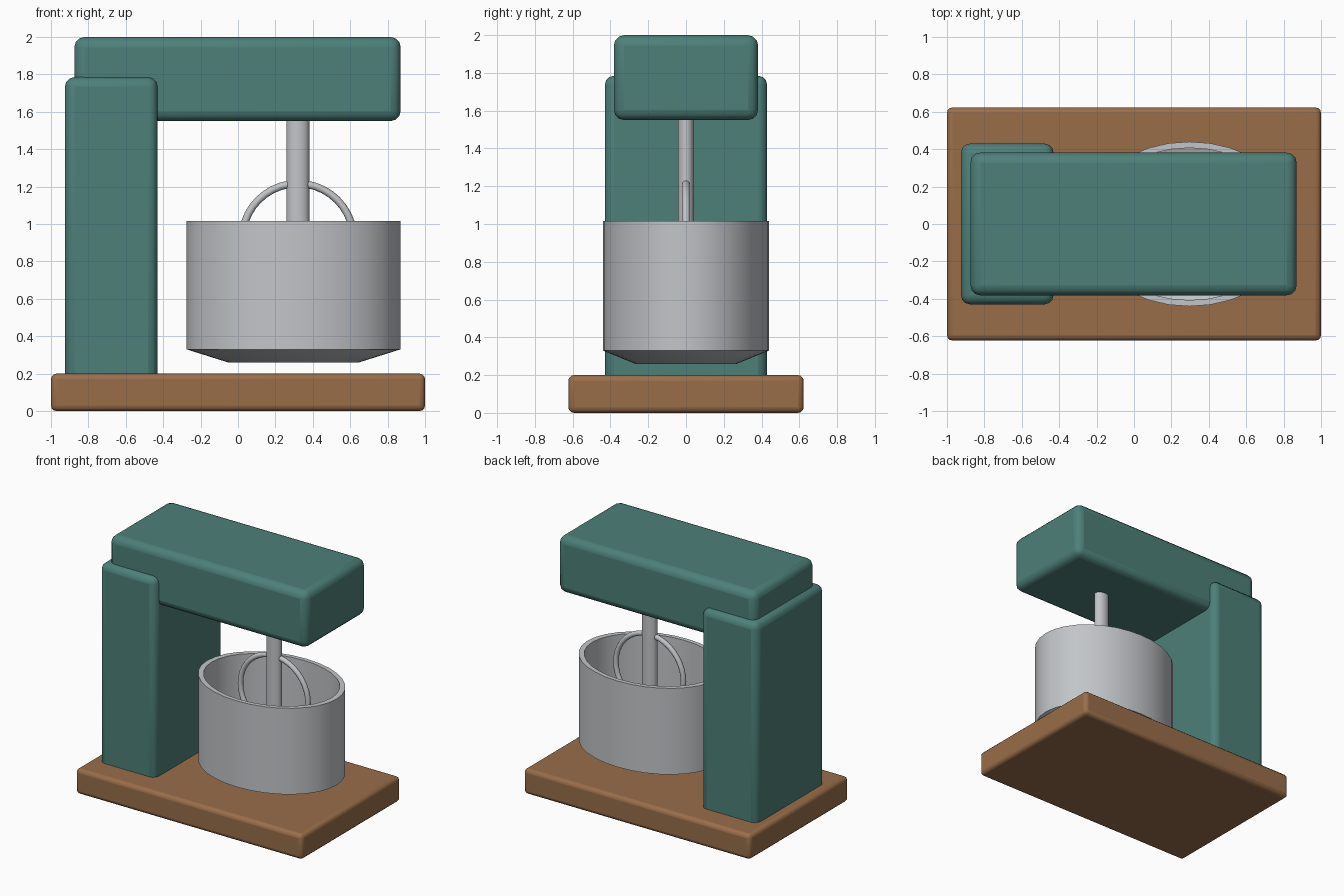
import bpy, bmesh, math

if "Cube" in bpy.data.objects:
    bpy.data.objects.remove(bpy.data.objects["Cube"])


def material(name, rgb):
    m = bpy.data.materials.new(name)
    m.diffuse_color = (*rgb, 1)
    m.use_nodes = True
    m.node_tree.nodes["Principled BSDF"].inputs["Base Color"].default_value = m.diffuse_color
    return m


TEAL = material("teal enamel", (0.075, 0.215, 0.192))
WOOD = material("brown wood", (0.32, 0.155, 0.068))
STEEL = material("brushed steel", (0.54, 0.56, 0.58))


def finish(obj, name, mat, angle=35):
    obj.name = name
    obj.data.materials.append(mat)
    bpy.ops.object.select_all(action='DESELECT')
    obj.select_set(True)
    bpy.context.view_layer.objects.active = obj
    bpy.ops.object.transform_apply(location=False, rotation=True, scale=True)
    bpy.ops.object.shade_smooth_by_angle(angle=math.radians(angle))
    return obj


def rounded_box(name, lo, hi, bevel, mat):
    bpy.ops.mesh.primitive_cube_add(size=1, location=[(a + b) / 2 for a, b in zip(lo, hi)])
    obj = bpy.context.object
    obj.scale = [b - a for a, b in zip(lo, hi)]
    finish(obj, name, mat)
    mod = obj.modifiers.new("rounded edges", 'BEVEL')
    mod.width = bevel
    mod.segments = 3
    bpy.ops.object.modifier_apply(modifier=mod.name)
    bpy.ops.object.shade_smooth_by_angle(angle=math.radians(35))


def lathe(name, profile, centre, scale_y, sides, mat):
    bm = bmesh.new()
    verts = [bm.verts.new((r, 0, z)) for r, z in profile]
    edges = [bm.edges.new(pair) for pair in zip(verts, verts[1:])]
    bmesh.ops.spin(bm, geom=verts + edges, cent=(0, 0, 0), axis=(0, 0, 1),
                   angle=math.tau, steps=sides)
    bmesh.ops.remove_doubles(bm, verts=bm.verts, dist=1e-4)
    bmesh.ops.recalc_face_normals(bm, faces=bm.faces)
    mesh = bpy.data.meshes.new(name)
    bm.to_mesh(mesh)
    bm.free()
    obj = bpy.data.objects.new(name, mesh)
    bpy.context.collection.objects.link(obj)
    obj.location = centre
    obj.scale = (1, scale_y, 1)
    finish(obj, name, mat)


# Body: base board, rear column and overhanging motor head
rounded_box("base", (-1, -0.623, 0), (1, 0.623, 0.2), 0.03, WOOD)
rounded_box("column", (-0.925, -0.43, 0.12), (-0.43, 0.43, 1.785), 0.05, TEAL)
rounded_box("motor_head", (-0.875, -0.382, 1.55), (0.87, 0.382, 2.0), 0.055, TEAL)

# Oval mixing bowl with a wall thickness, open at the top
lathe("bowl", [(0, 0.26), (0.35, 0.26), (0.573, 0.33), (0.573, 1.017),
               (0.53, 1.017), (0.53, 0.36), (0.34, 0.30), (0, 0.30)],
      (0.297, 0, 0), 0.44 / 0.573, 32, STEEL)

# Beater shaft
lathe("beater_shaft", [(0, 0.58), (0.061, 0.58), (0.061, 1.6), (0, 1.6)],
      (0.32, 0, 0), 0.71, 16, STEEL)

# Beater wire loop
bpy.ops.mesh.primitive_torus_add(location=(0.32, 0, 0.918), rotation=(math.pi / 2, 0, 0),
                                 major_radius=0.298, minor_radius=0.02,
                                 major_segments=40, minor_segments=10)
finish(bpy.context.object, "beater_loop", STEEL, 60)
